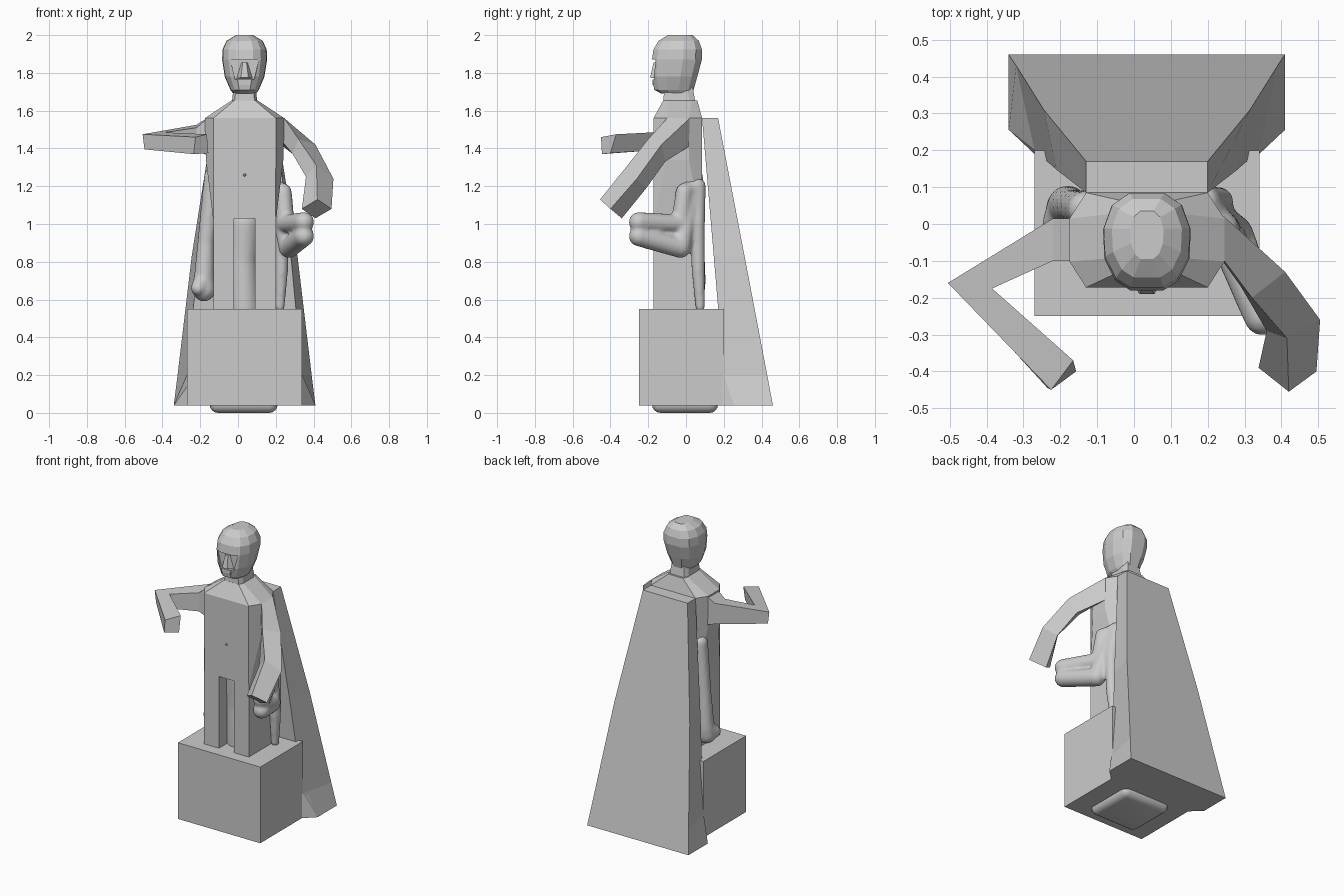
import bpy, bmesh
from mathutils import Vector, Matrix

if "Cube" in bpy.data.objects:
    bpy.data.objects.remove(bpy.data.objects["Cube"])

CX = 0.035  # centre line of the figure


def finish(name, bm, smooth=False):
    bmesh.ops.recalc_face_normals(bm, faces=bm.faces)
    me = bpy.data.meshes.new(name)
    bm.to_mesh(me)
    bm.free()
    for p in me.polygons:
        p.use_smooth = smooth
    ob = bpy.data.objects.new(name, me)
    bpy.context.collection.objects.link(ob)
    return ob


def loft(name, rings):
    bm = bmesh.new()
    vs = [[bm.verts.new(p) for p in r] for r in rings]
    n = len(rings[0])
    for a, b in zip(vs, vs[1:]):
        for i in range(n):
            j = (i + 1) % n
            bm.faces.new((a[i], a[j], b[j], b[i]))
    bm.faces.new(vs[0])
    bm.faces.new(vs[-1])
    return finish(name, bm)


def box(name, x0, x1, y0, y1, z0, z1):
    return loft(name, [[(x0, y0, z), (x1, y0, z), (x1, y1, z), (x0, y1, z)] for z in (z0, z1)])


def octagon(z, hx, y0, y1, fx, fy):
    """Ring with chamfered corners: fx, fy are the chamfer sizes."""
    pts = [(hx - fx, y0), (hx, y0 + fy), (hx, y1 - fy), (hx - fx, y1)]
    return [(CX + x, y, z) for x, y in pts] + [(CX - x, y, z) for x, y in reversed(pts)]


def limb(name, chains):
    """Soft limb: hulls between spheres, fused by a remesh."""
    bm = bmesh.new()
    for chain in chains:
        for a, b in zip(chain, chain[1:]):
            tmp = bmesh.new()
            for x, y, z, r in (a, b):
                bmesh.ops.create_icosphere(tmp, subdivisions=3, radius=r,
                                           matrix=Matrix.Translation((x, y, z)))
            res = bmesh.ops.convex_hull(tmp, input=tmp.verts)
            junk = [v for v in tmp.verts if not any(len(f.verts) for f in v.link_faces)]
            inner = [g for g in res["geom_interior"] if isinstance(g, bmesh.types.BMVert)]
            bmesh.ops.delete(tmp, geom=list(set(junk + inner)), context='VERTS')
            me = bpy.data.meshes.new("tmp")
            tmp.to_mesh(me)
            tmp.free()
            bm.from_mesh(me)
            bpy.data.meshes.remove(me)
    ob = finish(name, bm, True)
    m = ob.modifiers.new("fuse", 'REMESH')
    m.mode, m.voxel_size, m.use_smooth_shade = 'VOXEL', 0.011, True
    s = ob.modifiers.new("soften", 'SMOOTH')
    s.iterations = 4
    return ob


# pedestal and rounded foot below it
box("pedestal", -0.27, 0.34, -0.25, 0.2, 0.04, 0.55)
foot = box("foot", -0.15, 0.21, -0.18, 0.17, 0, 0.2)
b = foot.modifiers.new("round", 'BEVEL')
b.width, b.segments = 0.045, 4
for p in foot.data.polygons:
    p.use_smooth = True

# flaring cape: z, front half width, front y, back half width, back y
cape = [(1.56, .165, .085, .165, .17), (.83, .245, .147, .28, .31),
        (.2, .305, .2, .355, .43), (.04, .375, .255, .375, .46)]
loft("cape", [[(CX - f, y0, z), (CX + f, y0, z), (CX + k, y1, z), (CX - k, y1, z)]
              for z, f, y0, k, y1 in cape])
# wedge joining the cape hem to the pedestal
loft("hem", [[(-.27, .19, .2), (.34, .19, .2), (.34, .24, .2), (-.27, .24, .2)],
             [(-.27, .19, .04), (.34, .19, .04), (.41, .256, .04), (-.34, .256, .04)]])

# torso, shoulders and neck
loft("torso", [octagon(1.03, .167, -.172, .085, .003, .003),
               octagon(1.34, .205, -.172, .085, .04, .07),
               octagon(1.56, .21, -.172, .085, .045, .07),
               octagon(1.655, .068, -.12, .06, .014, .03)])
loft("neck", [octagon(1.64, .068, -.12, .05, .014, .03),
              octagon(1.73, .058, -.115, .035, .014, .03)])
bm = bmesh.new()
bmesh.ops.create_icosphere(bm, subdivisions=2, radius=0.008,
                           matrix=Matrix.Translation((CX, -.172, 1.26)))
finish("navel", bm)

# legs
for name, s in (("leg_left", -1), ("leg_right", 1)):
    box(name, CX + s * .055, CX + s * .166, -.172, .085, .54, 1.04)

# faceted head: z, half width, front y, back y
head_rings = [(1.69, .06, -.13, .035), (1.71, .075, -.168, .04), (1.78, .105, -.18, .06),
              (1.87, .119, -.18, .084), (1.925, .117, -.172, .084), (1.97, .095, -.145, .068),
              (2.0, .045, -.095, .035)]


def head_ring(z, hx, y0, y1):
    c, h = (y0 + y1) / 2, (y1 - y0) / 2
    half = [(.38, -1), (.72, -.8), (.97, -.35), (1, .25), (.8, .75), (.4, 1)]
    return [(CX + hx * x, c + h * y, z) for x, y in half] + \
           [(CX - hx * x, c + h * y, z) for x, y in reversed(half)]


head = loft("head", [head_ring(*r) for r in head_rings])

# face recess with nose and mouth
cut = loft("face_cutter", [[(CX - w, y, 1.87), (CX + w, y, 1.87), (CX + .05, y, 1.765),
                            (CX - .05, y, 1.765)] for y, w in ((-.25, .085), (-.155, .075))])
cut.hide_render = True
cut.hide_viewport = True
m = head.modifiers.new("face", 'BOOLEAN')
m.object, m.operation, m.solver = cut, 'DIFFERENCE', 'EXACT'
loft("nose", [[(CX - .018, -.15, 1.855), (CX + .018, -.15, 1.855), (CX + .01, -.172, 1.855),
               (CX - .01, -.172, 1.855)],
              [(CX - .045, -.15, 1.77), (CX + .045, -.15, 1.77), (CX + .02, -.19, 1.775),
               (CX - .02, -.19, 1.775)]])
box("mouth", CX - .03, CX + .03, -.178, -.14, 1.735, 1.765)

# raised bent arm
loft("arm_left", [
    [(-.15, .015, 1.57), (-.15, -.1, 1.57), (-.15, -.1, 1.36), (-.15, .015, 1.36)],
    [(-.22, .015, 1.525), (-.22, -.1, 1.51), (-.22, -.1, 1.385), (-.22, .015, 1.385)],
    [(-.505, -.16, 1.475), (-.385, -.175, 1.485), (-.385, -.175, 1.39), (-.495, -.16, 1.395)],
    [(-.225, -.45, 1.46), (-.165, -.37, 1.475), (-.157, -.4, 1.375), (-.235, -.445, 1.37)]])

# lowered bent arm
loft("arm_right", [
    [(.225, -.1, 1.57), (.225, .02, 1.57), (.22, .02, 1.40), (.22, -.1, 1.38)],
    [(.245, -.1, 1.56), (.245, .02, 1.56), (.24, .015, 1.41), (.24, -.1, 1.43)],
    [(.32, -.2, 1.45), (.41, -.13, 1.42), (.36, -.11, 1.33), (.29, -.17, 1.37)],
    [(.415, -.31, 1.31), (.505, -.26, 1.24), (.43, -.21, 1.19), (.36, -.29, 1.25)],
    [(.42, -.455, 1.13), (.495, -.40, 1.08), (.41, -.34, 1.03), (.338, -.39, 1.08)]])

# soft inner figure showing at the sides and between the legs
limb("folded_limb", [
    [(.18, .04, 1.19, .05), (.24, -.01, 1.17, .045), (.25, -.03, 1.0, .05),
     (.35, -.25, 1.01, .053)],
    [(.2, .04, 1.19, .045), (.27, -.03, .875, .055), (.35, -.25, .935, .053)],
    [(.19, .06, 1.2, .045), (.23, .06, 1.0, .04), (.23, .065, .75, .035), (.222, .075, .56, .025)]])
limb("hanging_limb", [
    [(-.13, .04, 1.25, .05), (-.17, .05, .9, .045), (-.18, .05, .7, .055),
     (-.18, .04, .65, .06)],
    [(-.18, .05, .7, .055), (-.21, .0, .66, .04)]])
limb("inner_body", [[(CX, -.03, 1.0, .085), (CX - .01, -.03, .8, .075), (CX, -.03, .55, .08)]])
